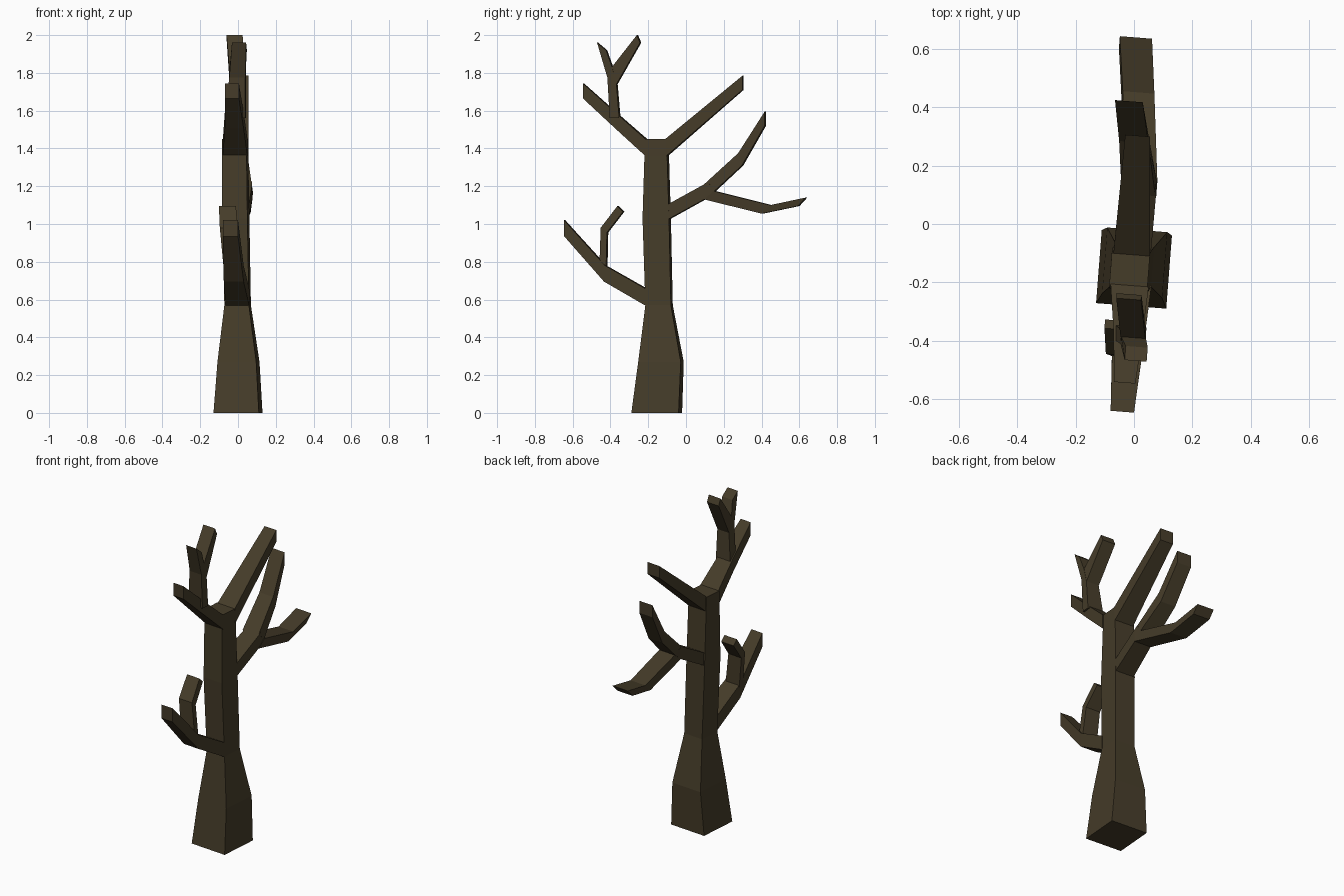
import bpy, bmesh

bark = bpy.data.materials.new("bark")
bark.diffuse_color = (0.06, 0.045, 0.022, 1)
TWIST = 0.078  # the whole tree is turned slightly about z


def limb(name, rings):
    """Loft four-sided rings: (y, z) of edge a, (y, z) of edge b, x min, x max."""
    bm = bmesh.new()
    loops = []
    for ya, za, yb, zb, x0, x1 in rings:
        xc, ym = (x0 + x1) / 2, (ya + yb) / 2
        corners = [(x0, ya, za), (x1, ya, za), (x1, yb, zb), (x0, yb, zb)]
        loops.append([bm.verts.new((x + TWIST * (y - ym), y - TWIST * (x - xc), z))
                      for x, y, z in corners])
    for a, b in zip(loops, loops[1:]):
        for i in range(4):
            j = (i + 1) % 4
            bm.faces.new((a[i], a[j], b[j], b[i]))
    bm.faces.new(loops[0][::-1])
    bm.faces.new(loops[-1])
    bmesh.ops.recalc_face_normals(bm, faces=bm.faces)
    mesh = bpy.data.meshes.new(name)
    bm.to_mesh(mesh)
    bm.free()
    mesh.materials.append(bark)
    obj = bpy.data.objects.new(name, mesh)
    bpy.context.collection.objects.link(obj)


# Trunk, flared at the base
limb("trunk", [
    (-0.28, 0.00, -0.03, 0.00, -0.12, 0.12),
    (-0.245, 0.27, -0.02, 0.27, -0.10, 0.105),
    (-0.21, 0.57, -0.075, 0.57, -0.067, 0.063),
    (-0.225, 1.03, -0.085, 1.03, -0.078, 0.055),
    (-0.215, 1.36, -0.095, 1.36, -0.08, 0.05),
    (-0.215, 1.45, -0.10, 1.45, -0.08, 0.05)])

# Low front branch and its twig
limb("low_front_branch", [
    (-0.205, 0.565, -0.205, 0.655, -0.065, 0.06),
    (-0.43, 0.695, -0.425, 0.78, -0.075, 0.03),
    (-0.642, 0.935, -0.642, 1.02, -0.08, 0.0)])
limb("low_front_twig", [
    (-0.455, 0.77, -0.42, 0.74, -0.075, 0.025),
    (-0.448, 0.98, -0.415, 0.955, -0.095, 0.0),
    (-0.36, 1.095, -0.33, 1.065, -0.10, -0.01)])

# Middle rear branch forking into a rising and a level limb
limb("middle_rear_branch", [
    (-0.09, 1.025, -0.09, 1.105, -0.065, 0.058),
    (0.10, 1.13, 0.10, 1.21, -0.035, 0.075),
    (0.155, 1.175, 0.12, 1.225, -0.04, 0.075)])
limb("rising_rear_limb", [
    (0.155, 1.175, 0.10, 1.21, -0.04, 0.075),
    (0.30, 1.31, 0.28, 1.375, -0.05, 0.05),
    (0.42, 1.52, 0.42, 1.595, -0.065, 0.03)])
limb("level_rear_limb", [
    (0.10, 1.13, 0.15, 1.175, -0.035, 0.078),
    (0.405, 1.055, 0.45, 1.10, -0.04, 0.068),
    (0.597, 1.095, 0.638, 1.14, -0.05, 0.06)])

# Crown fork
limb("top_rear_branch", [
    (-0.10, 1.36, -0.105, 1.45, -0.07, 0.055),
    (0.302, 1.71, 0.302, 1.785, -0.03, 0.055)])
limb("top_front_branch", [
    (-0.21, 1.36, -0.21, 1.45, -0.08, 0.05),
    (-0.37, 1.505, -0.37, 1.59, -0.07, 0.03),
    (-0.543, 1.665, -0.543, 1.745, -0.068, 0.005)])
limb("top_twig_stem", [
    (-0.40, 1.56, -0.35, 1.56, -0.065, 0.04),
    (-0.413, 1.775, -0.365, 1.74, -0.045, 0.04)])
limb("top_twig_front", [
    (-0.413, 1.775, -0.365, 1.74, -0.045, 0.04),
    (-0.413, 1.775, -0.388, 1.83, -0.045, 0.04),
    (-0.468, 1.96, -0.42, 1.92, -0.03, 0.045)])
limb("top_twig_rear", [
    (-0.39, 1.83, -0.365, 1.74, -0.045, 0.04),
    (-0.257, 2.0, -0.24, 1.96, -0.06, 0.025)])
